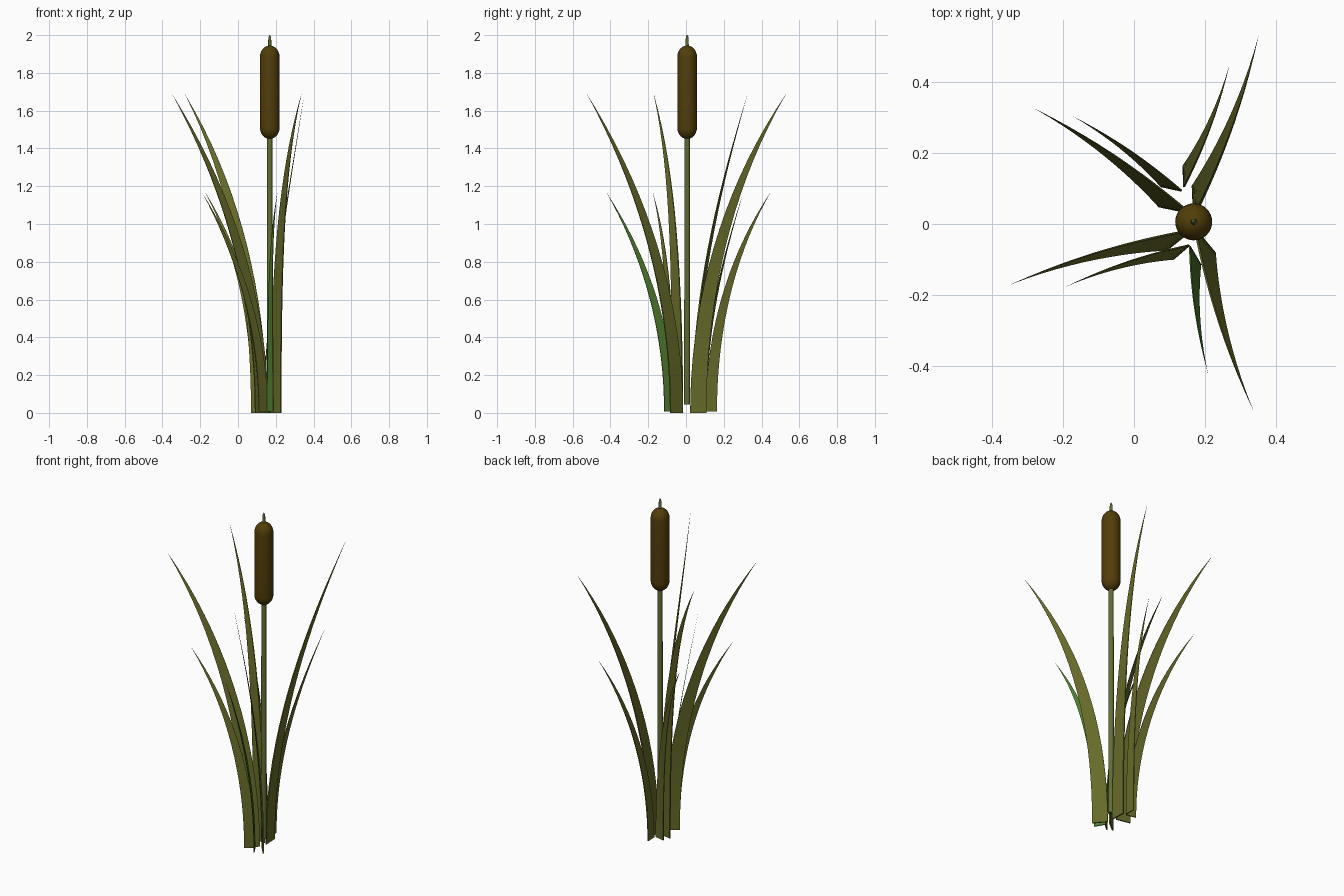
import bpy, bmesh, math
from mathutils import Vector

if "Cube" in bpy.data.objects:
    bpy.data.objects.remove(bpy.data.objects["Cube"])


def material(name, rgb):
    m = bpy.data.materials.new(name)
    m.diffuse_color = (*rgb, 1)
    m.use_nodes = True
    m.node_tree.nodes["Principled BSDF"].inputs["Base Color"].default_value = m.diffuse_color
    return m


OLIVE = material("olive leaf", (0.135, 0.145, 0.022))
GREEN = material("fresh green", (0.085, 0.21, 0.028))
STEM = material("stem green", (0.125, 0.155, 0.035))
BROWN = material("seed head brown", (0.085, 0.048, 0.003))


def finish(name, bm, mat, angle):
    bmesh.ops.recalc_face_normals(bm, faces=bm.faces)
    me = bpy.data.meshes.new(name)
    bm.to_mesh(me)
    bm.free()
    me.materials.append(mat)
    ob = bpy.data.objects.new(name, me)
    bpy.context.collection.objects.link(ob)
    bpy.ops.object.select_all(action='DESELECT')
    ob.select_set(True)
    bpy.context.view_layer.objects.active = ob
    bpy.ops.object.shade_smooth_by_angle(angle=math.radians(angle))
    return ob


def skin(bm, rings):
    # bridge consecutive rings and cap both ends
    n = len(rings[0])
    for a, b in zip(rings, rings[1:]):
        for i in range(n):
            j = (i + 1) % n
            bm.faces.new((a[i], a[j], b[j], b[i]))
    bm.faces.new(rings[0])
    bm.faces.new(rings[-1])


def turned(name, profile, mat, sides=24, centre=(0.168, 0.006)):
    bm = bmesh.new()
    rings = []
    for r, z in profile:
        rings.append([bm.verts.new((centre[0] + r * math.cos(2 * math.pi * i / sides),
                                    centre[1] + r * math.sin(2 * math.pi * i / sides), z))
                      for i in range(sides)])
    skin(bm, rings)
    return finish(name, bm, mat, 50)


def capsule(r, z0, z1, cap, steps=7):
    angles = [math.radians(4 + 86 * i / steps) for i in range(steps + 1)]
    low = [(r * math.sin(a), z0 + cap * (1 - math.cos(a))) for a in angles]
    high = [(rr, z0 + z1 - z) for rr, z in reversed(low)]
    return low + high


def leaf(name, base, tip, z0, z1, width, mat, steps=18):
    # thin tapering blade following a circular arc, bowed slightly sideways;
    # its width lies 24 degrees off the bend
    base, tip = Vector(base), Vector(tip)
    u = tip - base
    reach, height = u.length, z1 - z0
    u.normalize()
    side = Vector((u.y, -u.x))
    turn = 2 * math.atan2(reach, height)
    radius = height / math.sin(turn)
    a = math.atan2(u.y, u.x) + math.radians(24)
    w, n = Vector((math.cos(a), math.sin(a))), Vector((-math.sin(a), math.cos(a)))
    bm = bmesh.new()
    rings = []
    for k in range(steps + 1):
        t = k / steps
        d = radius * (1 - math.cos(turn * t))
        f = d / reach
        c = base + u * d + side * (0.14 * reach * f * (1 - f))
        z = z0 + radius * math.sin(turn * t)
        s = max(1 - t ** 1.8, 0.012)
        hw, ht = width / 2 * s, width * 0.045 * s
        rings.append([bm.verts.new((*(c + w * hw * p + n * ht * q), z))
                      for p, q in ((-1, -1), (1, -1), (1, 1), (-1, 1))])
    skin(bm, rings)
    return finish(name, bm, mat, 40)


# stalk, seed head and the spike on top
turned("stem", [(0.016, 0.045), (0.015, 0.8), (0.014, 1.48)], STEM, 16)
turned("seed_head", capsule(0.052, 1.45, 1.945, 0.06), BROWN, 32)
turned("top_spike", [(0.009, 1.93), (0.008, 1.975), (0.006, 1.992), (0.002, 2.0)], STEM, 12)

# tall leaves: base and tip positions on plan
for i, (b, t) in enumerate([((0.168, 0.065), (0.35, 0.528)),
                            ((0.112, 0.042), (-0.28, 0.325)),
                            ((0.125, -0.045), (-0.347, -0.17)),
                            ((0.2, -0.05), (0.335, -0.523))]):
    leaf(f"tall_leaf_{i + 1}", b, t, 0.0, 1.685, 0.086, OLIVE)

# short leaves
for i, (b, t, m) in enumerate([((0.14, 0.134), (0.268, 0.446), OLIVE),
                               ((0.105, 0.10), (-0.172, 0.303), OLIVE),
                               ((0.133, -0.079), (-0.189, -0.175), OLIVE),
                               ((0.172, -0.089), (0.208, -0.42), GREEN)]):
    leaf(f"short_leaf_{i + 1}", b, t, 0.008, 1.165, 0.06, m)
